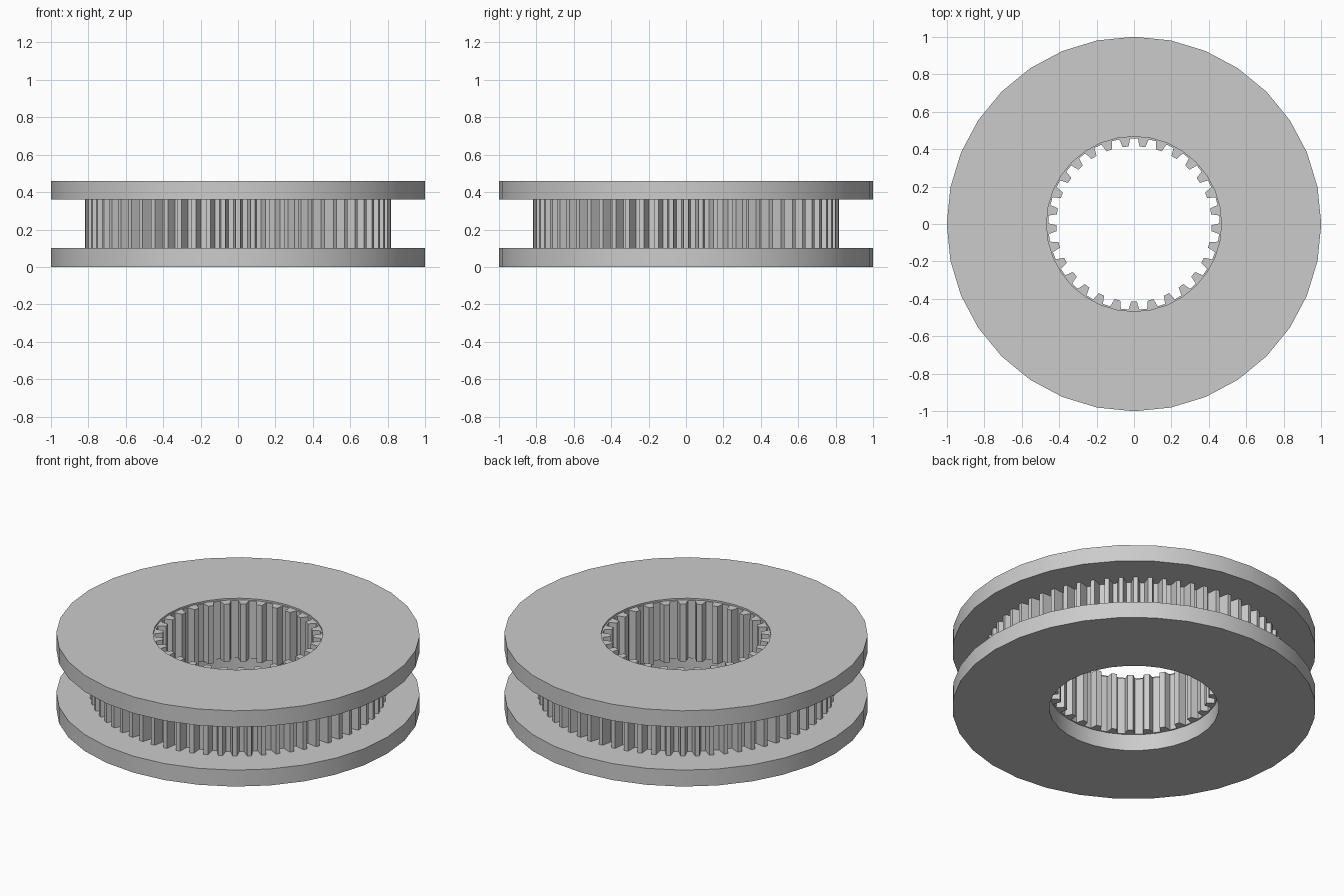
import bpy
import bmesh
from math import cos, sin, pi, radians
from mathutils import Vector

cube = bpy.data.objects.get("Cube")
if cube:
    bpy.data.objects.remove(cube, do_unlink=True)

metal = bpy.data.materials.new("grey_metal")
metal.use_nodes = True
grey = (0.6, 0.6, 0.6, 1)
metal.diffuse_color = grey
metal.node_tree.nodes["Principled BSDF"].inputs["Base Color"].default_value = grey


def polar(r, a):
    return Vector((r * cos(a), r * sin(a), 0))


def circle(r, sides=32):
    return [polar(r, 2 * pi * i / sides) for i in range(sides)]


def toothed(count, r_out, r_in, out_share, in_share, phase=0):
    """Trapezoid outline: flat at r_out and at r_in, each a share of one pitch."""
    pitch = 2 * pi / count
    points = []
    for i in range(count):
        a = phase + i * pitch
        half_out = out_share * pitch / 2
        half_in = in_share * pitch / 2
        points += [polar(r_in, a - pitch / 2 + half_in), polar(r_out, a - half_out),
                   polar(r_out, a + half_out), polar(r_in, a + pitch / 2 - half_in)]
    return points


def ring(name, outer, inner, z0, z1, smooth):
    """Solid ring between two outlines, from z0 up to z1."""
    bm = bmesh.new()
    for outline in (outer, inner):
        verts = [bm.verts.new(p + Vector((0, 0, z0))) for p in outline]
        for i, v in enumerate(verts):
            bm.edges.new((verts[i - 1], v))
    bmesh.ops.triangle_fill(bm, edges=bm.edges[:], use_beauty=True, normal=(0, 0, 1))
    grown = bmesh.ops.extrude_face_region(bm, geom=bm.faces[:], use_keep_orig=True)
    top = [g for g in grown["geom"] if isinstance(g, bmesh.types.BMVert)]
    bmesh.ops.translate(bm, verts=top, vec=(0, 0, z1 - z0))
    bmesh.ops.recalc_face_normals(bm, faces=bm.faces[:])
    mesh = bpy.data.meshes.new(name)
    bm.to_mesh(mesh)
    bm.free()
    mesh.materials.append(metal)
    obj = bpy.data.objects.new(name, mesh)
    bpy.context.collection.objects.link(obj)
    if smooth:
        bpy.ops.object.select_all(action="DESELECT")
        obj.select_set(True)
        bpy.context.view_layer.objects.active = obj
        bpy.ops.object.shade_smooth_by_angle(angle=radians(30))
    return obj


# Round flanges below and above the toothed core
for name, z in (("bottom_flange", 0), ("top_flange", 0.36)):
    ring(name, circle(1), circle(0.467), z, z + 0.1, True)

# Core with belt teeth outside and spline teeth in the bore
ring("toothed_core",
     toothed(64, 0.817, 0.757, 0.3, 0.35),
     toothed(29, 0.458, 0.415, 0.42, 0.35, pi / 2),
     0.1, 0.45, False)
